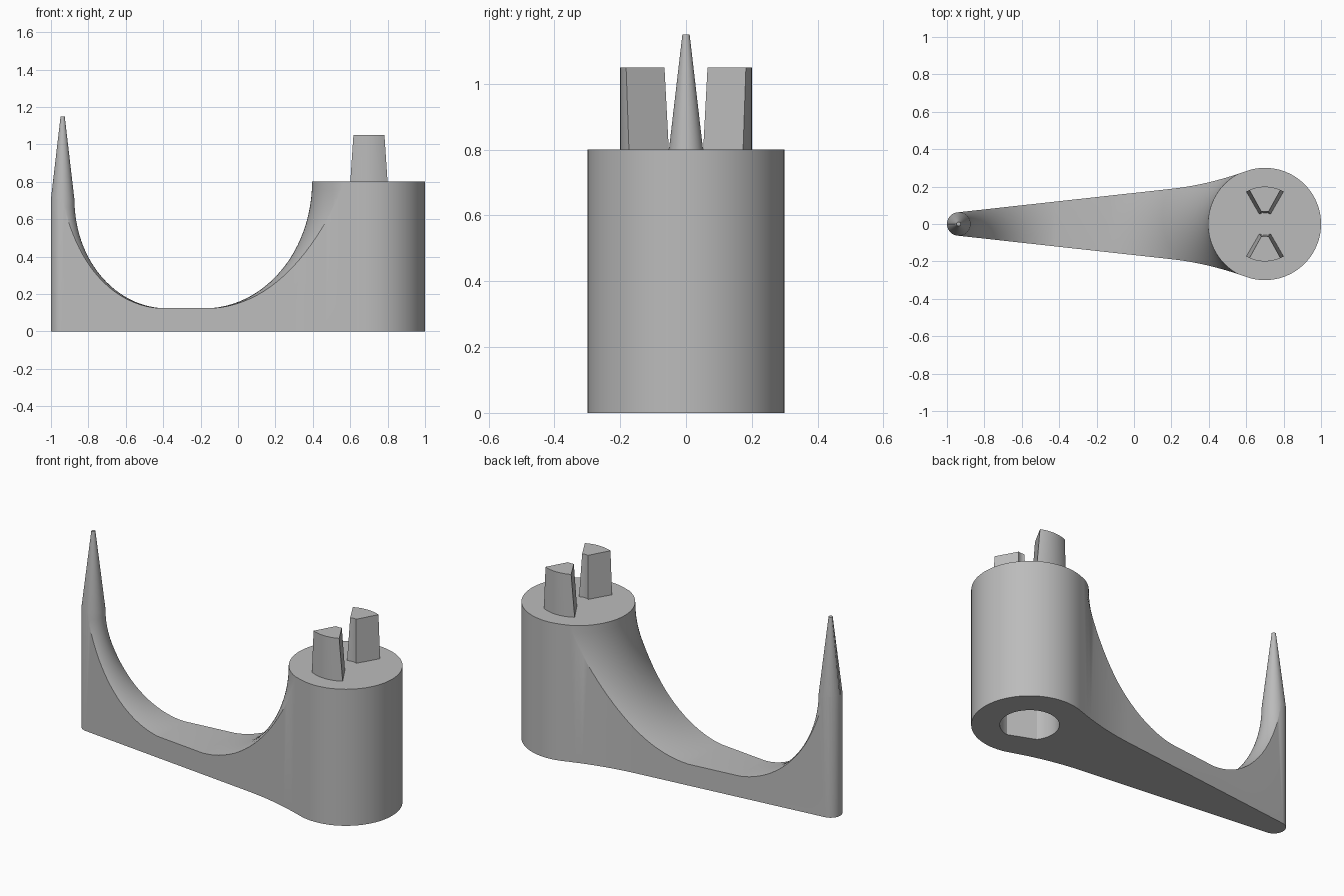
import bpy, bmesh
from math import sin, cos, pi, radians, acos

if "Cube" in bpy.data.objects:
    bpy.data.objects.remove(bpy.data.objects["Cube"])

grey = bpy.data.materials.new("plain grey")
grey.use_nodes = True
grey.diffuse_color = (0.5, 0.5, 0.5, 1)
grey.node_tree.nodes["Principled BSDF"].inputs["Base Color"].default_value = (0.5, 0.5, 0.5, 1)

POST_X, POST_R, POST_H = 0.7, 0.3, 0.8
SPIKE_X, SPIKE_R = -0.9375, 0.0625
FLOOR = 0.125
SEG = 96


def loft(name, rings):
    """Closed solid through rings of equal point count."""
    bm = bmesh.new()
    loops = [[bm.verts.new(p) for p in ring] for ring in rings]
    n = len(loops[0])
    for a, b in zip(loops, loops[1:]):
        for i in range(n):
            j = (i + 1) % n
            bm.faces.new((a[i], a[j], b[j], b[i]))
    bm.faces.new(loops[0][::-1])
    bm.faces.new(loops[-1])
    bmesh.ops.recalc_face_normals(bm, faces=bm.faces)
    mesh = bpy.data.meshes.new(name)
    bm.to_mesh(mesh)
    bm.free()
    mesh.materials.append(grey)
    obj = bpy.data.objects.new(name, mesh)
    bpy.context.collection.objects.link(obj)
    return obj


def arc(cx, r, start, end, n):
    angles = [start + (end - start) * i / n for i in range(n + 1)]
    return [(cx + r * cos(a), r * sin(a)) for a in angles]


def at_height(points, z):
    return [(x, y, z) for x, y in points]


def lathe(name, cx, profile):
    return loft(name, [at_height(arc(cx, r, 0, 2 * pi, SEG)[:-1], z) for r, z in profile])


def combine(obj, other, operation):
    mod = obj.modifiers.new(operation, "BOOLEAN")
    mod.operation, mod.solver, mod.object = operation, "EXACT", other
    bpy.context.view_layer.objects.active = obj
    bpy.ops.object.modifier_apply(modifier=mod.name)
    bpy.data.objects.remove(other)


def flare(r0, reach, top):
    """Quarter-ellipse fillet from a wall at r0 down to just under the floor."""
    steps = [i * pi / 48 for i in range(25)]
    drop = top - FLOOR + 0.002
    return [(r0 + reach * (1 - cos(t)), top - drop * sin(t)) for t in steps]


def finish(obj):
    bpy.ops.object.select_all(action="DESELECT")
    obj.select_set(True)
    bpy.context.view_layer.objects.active = obj
    bpy.ops.object.shade_smooth_by_angle(angle=radians(30))


# Plan outline: round post, curved blend, straight taper, round spike end
blend_angle = acos(-0.1 / POST_R)
p0, p1, p2 = (0.6, 0.283), (0.398, 0.21), (0.2, 0.188)
blend = [tuple((1 - t) ** 2 * a + 2 * t * (1 - t) * b + t * t * c
               for a, b, c in zip(p0, p1, p2)) for t in [i / 12 for i in range(1, 13)]]
plan = arc(POST_X, POST_R, -blend_angle, blend_angle, 64) + blend
plan += arc(SPIKE_X, SPIKE_R, radians(96), radians(264), 28)
plan += [(x, -y) for x, y in reversed(blend)]
body = loft("hook_body", [at_height(plan, 0), at_height(plan, 1.3)])

# Upper surface: floor slab with a flared post and a flared, pointed spike
corners = [(-1.2, -0.5), (1.2, -0.5), (1.2, 0.5), (-1.2, 0.5)]
upper = loft("upper_form", [at_height(corners, -0.1), at_height(corners, FLOOR)])
post_profile = flare(0.304, 0.576, POST_H)
spike_profile = [(0.011, 1.15)] + flare(0.0635, 0.494, 0.7)
for name, cx, profile in (("post_form", POST_X, post_profile),
                          ("spike_form", SPIKE_X, spike_profile)):
    combine(upper, lathe(name, cx, profile + [(profile[-1][0], -0.05)]), "UNION")
combine(body, upper, "INTERSECT")

# Socket under the post: round with one flat
socket = arc(POST_X, 0.153, radians(-80), radians(216), 60)
combine(body, loft("socket_form", [at_height(socket, -0.1), at_height(socket, 0.3)]), "DIFFERENCE")
finish(body)


# Two tapered wedge pegs on top of the post
def wedge(side, inner, inner_spread, outer, outer_spread, z):
    mid = side * pi / 2
    a, b = radians(inner_spread), radians(outer_spread)
    points = arc(POST_X, outer, mid - b, mid + b, 16) + arc(POST_X, inner, mid + a, mid - a, 8)
    return at_height(points, z)


for name, side in (("back_peg", 1), ("front_peg", -1)):
    finish(loft(name, [wedge(side, 0.06, 30, 0.2, 30, POST_H - 0.005),
                       wedge(side, 0.068, 16, 0.2, 24.5, 1.05)]))
